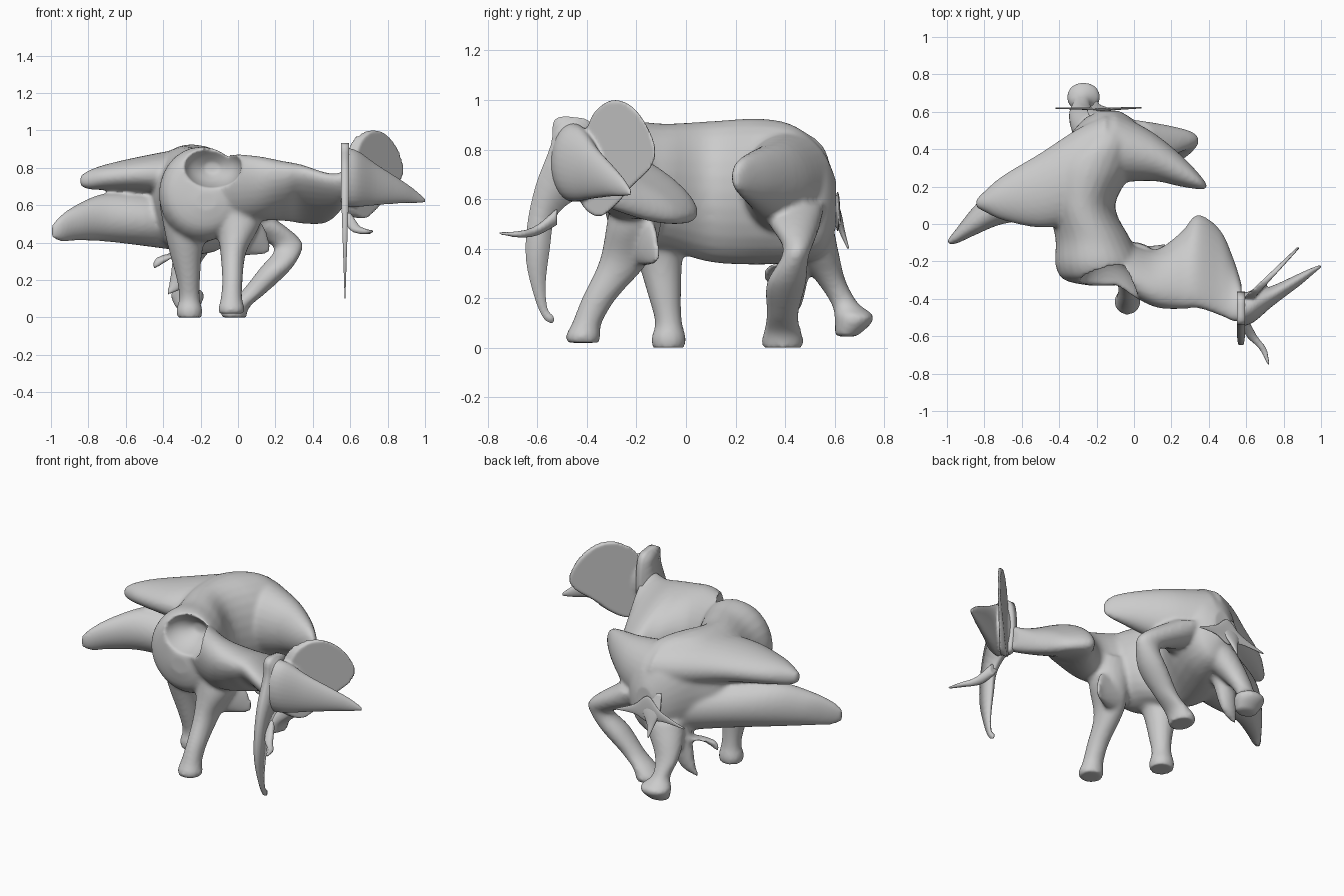
import bpy, bmesh, math
from mathutils import Vector

if "Cube" in bpy.data.objects:
    bpy.data.objects.remove(bpy.data.objects["Cube"])


def spline(pts, closed=False, n=5):
    """Catmull-Rom interpolation of equal-length tuples."""
    out, c = [], len(pts)
    get = (lambda i: pts[i % c]) if closed else (lambda i: pts[max(0, min(c - 1, i))])
    for i in range(c if closed else c - 1):
        p = [get(i + k) for k in (-1, 0, 1, 2)]
        for s in range(n):
            t = s / n
            out.append([0.5 * (2 * b + (d - a) * t + (2 * a - 5 * b + 4 * d - e) * t * t
                        + (3 * b - a - 3 * d + e) * t ** 3) for a, b, d, e in zip(*p)])
    if not closed:
        out.append(list(pts[-1]))
    return out


def finish(name, bm):
    bmesh.ops.recalc_face_normals(bm, faces=bm.faces)
    me = bpy.data.meshes.new(name)
    bm.to_mesh(me)
    bm.free()
    ob = bpy.data.objects.new(name, me)
    bpy.context.collection.objects.link(ob)
    for p in me.polygons:
        p.use_smooth = True
    return ob


def loft(name, axis, rings, shear=0, seg=28):
    """Elliptic sections square to an axis; ring = (x, y, z, radius, radius)."""
    bm = bmesh.new()
    u, v = {'x': (1, 2), 'y': (0, 2), 'z': (0, 1)}[axis]
    loops = []
    for r in spline(rings):
        a, b = max(r[3], .003), max(r[4], .003)
        loop = []
        for i in range(seg):
            t = 2 * math.pi * i / seg
            co = Vector(r[:3])
            co[u] += a * math.cos(t)
            co[v] += b * math.sin(t) + shear * a * math.cos(t)
            loop.append(bm.verts.new(co))
        loops.append(loop)
    for p, q in zip(loops, loops[1:]):
        for i in range(seg):
            j = (i + 1) % seg
            bm.faces.new((p[i], p[j], q[j], q[i]))
    bm.faces.new(loops[0])
    bm.faces.new(loops[-1])
    return finish(name, bm)


def plate(name, outline, xfun, thick):
    """Slab cut to a side outline (y, z) at x = xfun(y), with thickness thick(y, z)."""
    bm = bmesh.new()
    f = bm.faces.new([bm.verts.new((xfun(y), y, z)) for y, z in spline(outline, True, 4)])
    ext = bmesh.ops.extrude_face_region(bm, geom=[f])
    top = {g for g in ext['geom'] if isinstance(g, bmesh.types.BMVert)}
    for w in bm.verts:
        w.co.x += thick(w.co.y, w.co.z) * (.5 if w in top else -.5)
    bmesh.ops.triangulate(bm, faces=[f for f in bm.faces if len(f.verts) > 4])
    return finish(name, bm)


def join(name, parts):
    bpy.ops.object.select_all(action='DESELECT')
    for p in parts:
        p.select_set(True)
    bpy.context.view_layer.objects.active = parts[0]
    bpy.ops.object.join()
    parts[0].name = name
    return parts[0]


def merge(name, parts, voxel, smooth, cutter=None):
    """Join parts, fuse them into one skin and smooth it."""
    ob = join(name, parts)

    def mod(kind, **kw):
        m = ob.modifiers.new(kind, kind)
        for k, val in kw.items():
            setattr(m, k, val)
        bpy.ops.object.modifier_apply(modifier=m.name)
    mod('REMESH', mode='VOXEL', voxel_size=voxel)
    if cutter:
        mod('BOOLEAN', operation='DIFFERENCE', object=cutter)
        bpy.data.objects.remove(cutter)
        mod('REMESH', mode='VOXEL', voxel_size=voxel)
    mod('SMOOTH', factor=.5, iterations=smooth)
    for p in ob.data.polygons:
        p.use_smooth = True
    return ob


body = []
# torso
body.append(loft('torso', 'y', [(-.17, -.33, .62, .06, .05), (-.18, -.3, .66, .19, .19),
    (-.19, -.22, .66, .23, .25), (-.22, -.08, .65, .2, .255), (-.28, .1, .63, .18, .285),
    (-.24, .3, .63, .24, .295), (-.17, .44, .62, .2, .275), (-.14, .55, .59, .14, .21),
    (-.14, .605, .58, .06, .1)]))
# long bulges to the left
body.append(loft('upper_bulge', 'x', [(-.845, .11, .73, .02, .025), (-.8, .12, .735, .055, .05),
    (-.7, .14, .75, .12, .07), (-.5, .18, .765, .2, .1), (-.3, .26, .76, .25, .14), (-.15, .34, .75, .24, .15)]))
body.append(loft('lower_bulge', 'x', [(-1, -.1, .46, .01, .03), (-.95, -.065, .475, .04, .07),
    (-.85, .02, .51, .08, .1), (-.7, .12, .535, .12, .13), (-.45, .22, .52, .18, .145), (-.2, .35, .5, .2, .16)]))
# hip bulge to the right
body.append(loft('hip_bulge', 'x', [(.39, .2, .68, .01, .03), (.35, .225, .69, .04, .07),
    (.25, .285, .685, .085, .11), (.1, .36, .67, .13, .16), (-.1, .41, .65, .19, .22)]))
# near hind leg with a knee bent outward
body.append(loft('hind_leg_near', 'z', [(-.02, .43, .58, .14, .13), (.1, .44, .49, .15, .1),
    (.22, .45, .42, .11, .065), (.27, .44, .365, .075, .055), (.2, .405, .26, .085, .08), (.09, .39, .14, .07, .065),
    (.01, .39, .07, .065, .075), (-.02, .39, .03, .07, .085), (-.02, .39, 0, .065, .08)]))
# far hind leg with a lifted foot
body.append(loft('hind_leg_far', 'z', [(-.18, .48, .47, .13, .12), (-.24, .53, .37, .1, .09),
    (-.28, .585, .27, .07, .06), (-.28, .64, .18, .05, .055), (-.27, .68, .12, .09, .08), (-.27, .645, .045, .06, .045)]))
for x, y, z in ((-.45, .33, .27), (-.38, .42, .13)):
    body.append(loft('leg_fin', 'z', [(x, y, z - .01, .01, .01), (x + .06, y + .02, z + .05, .05, .03),
                                      (-.27, .45, .36, .07, .06), (-.22, .46, .45, .08, .08)]))
# front legs
body.append(loft('front_leg_near', 'z', [(-.03, -.2, .64, .16, .1), (.0, -.21, .5, .12, .11),
    (-.025, -.25, .35, .07, .1), (-.03, -.35, .2, .055, .07), (-.035, -.4, .1, .058, .06),
    (-.035, -.415, .05, .07, .07), (-.035, -.415, .02, .065, .065)]))
body.append(loft('front_leg_far', 'z', [(-.25, -.12, .6, .17, .15), (-.28, -.11, .4, .1, .1),
    (-.265, -.085, .2, .062, .065), (-.26, -.07, .1, .056, .055), (-.26, -.07, .04, .07, .07), (-.26, -.07, 0, .065, .065)]))
body.append(loft('elbow', 'x', [(.175, -.11, .37, .008, .03), (.12, -.14, .42, .025, .09), (-.03, -.2, .45, .08, .12)]))
# neck, a slanted band reaching to the head
body.append(loft('neck', 'x', [(-.1, -.2, .69, .13, .18), (.1, -.29, .69, .15, .16), (.25, -.25, .675, .205, .13),
    (.34, -.2, .66, .25, .11), (.46, -.26, .64, .23, .09), (.53, -.35, .66, .17, .08), (.575, -.42, .7, .1, .08)], shear=-.45))
# hollow in the chest
hollow = loft('hollow_cutter', 'y', [(-.14, -.48, .81, .16, .125), (-.14, -.34, .81, .155, .12),
    (-.14, -.24, .81, .12, .09), (-.14, -.17, .8, .04, .03)])
hollow.hide_render = True
merge('body_with_legs', body, .011, 6, hollow)

# face and trunk blade, thinning downward
plate('face_trunk', [(-.45, .93), (-.53, .92), (-.545, .82), (-.605, .66), (-.64, .5), (-.645, .35), (-.61, .2),
    (-.575, .12), (-.54, .1), (-.535, .125), (-.56, .16), (-.567, .26), (-.55, .4), (-.53, .52), (-.46, .59),
    (-.38, .6), (-.36, .75), (-.38, .9)], lambda y: .572, lambda y, z: .004 + .04 * min(1, max(0, (z - .1) / .6)))
# ear fan, thicker at its root
head = [plate('ear', [(-.39, .91), (-.35, .97), (-.29, 1.0), (-.22, .975), (-.16, .9), (-.125, .81), (-.14, .73),
    (-.22, .65), (-.29, .57), (-.36, .53), (-.43, .6), (-.43, .76)], lambda y: .875 + (y + .13) * .98,
    lambda y, z: .018 + .15 * max(0, -.13 - y))]
# cheek drawn out to a point
head.append(loft('cheek', 'x', [(1, -.225, .625, .008, .01), (.95, -.255, .645, .02, .035), (.88, -.3, .67, .034, .06),
    (.74, -.385, .71, .055, .11), (.64, -.44, .74, .085, .15), (.57, -.46, .75, .09, .16)]))
# tusk
head.append(loft('tusk', 'y', [(.59, -.52, .53, .025, .035), (.63, -.6, .475, .03, .022), (.69, -.67, .458, .02, .014),
    (.72, -.755, .463, .006, .006)]))
merge('ear_cheek_and_tusk', head, .008, 3)

# tail, a thin star behind the rump
join('tail', [loft('tail_across', 'x', [(-.42, .62, .5, .004, .004), (-.26, .617, .53, .007, .03),
                   (-.17, .612, .55, .01, .08), (-.08, .617, .53, .007, .03), (.04, .622, .5, .004, .004)]),
              loft('tail_down', 'z', [(-.2, .58, .65, .04, .01), (-.19, .61, .55, .06, .015),
                   (-.2, .63, .47, .025, .012), (-.2, .655, .4, .004, .004)])])
